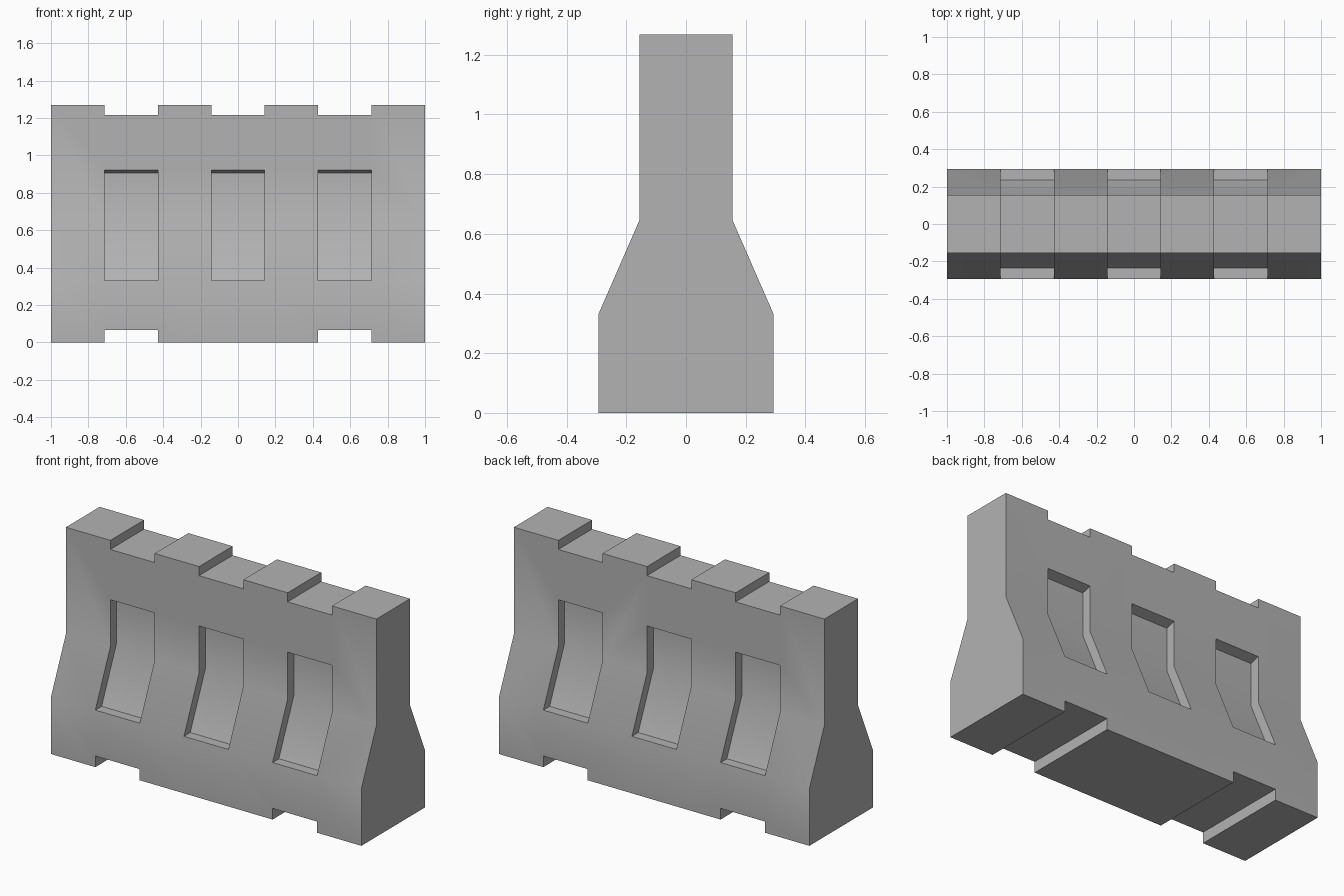
import bpy, bmesh, math

if "Cube" in bpy.data.objects:
    bpy.data.objects.remove(bpy.data.objects["Cube"])

COLUMNS = (-0.571, 0.0, 0.571)   # centres of the repeated notches and panels
HALF = 0.143                     # half width of each notch or panel


def prism(name, profile, x0, x1):
    """Extrude a closed (y, z) profile along x."""
    bm = bmesh.new()
    face = bm.faces.new([bm.verts.new((x0, y, z)) for y, z in profile])
    out = bmesh.ops.extrude_face_region(bm, geom=[face])
    moved = [g for g in out["geom"] if isinstance(g, bmesh.types.BMVert)]
    bmesh.ops.translate(bm, verts=moved, vec=(x1 - x0, 0, 0))
    bmesh.ops.recalc_face_normals(bm, faces=bm.faces)
    mesh = bpy.data.meshes.new(name)
    bm.to_mesh(mesh)
    bm.free()
    obj = bpy.data.objects.new(name, mesh)
    bpy.context.collection.objects.link(obj)
    return obj


def cut(target, profile, cx):
    """Subtract a prism centred on cx, then discard the cutter."""
    cutter = prism("cutter", profile, cx - HALF, cx + HALF)
    cutter.hide_render = True
    mod = target.modifiers.new("cut", "BOOLEAN")
    mod.operation = "DIFFERENCE"
    mod.solver = "EXACT"
    mod.object = cutter
    bpy.context.view_layer.objects.active = target
    bpy.ops.object.modifier_apply(modifier=mod.name)
    bpy.data.objects.remove(cutter)


def box(z0, z1):
    return [(-0.5, z0), (0.5, z0), (0.5, z1), (-0.5, z1)]


# Barrier body: wide foot, sloped shoulder, narrow upper wall
side = [(0.293, 0), (0.293, 0.332), (0.155, 0.648), (0.155, 1.268)]
barrier = prism("barrier_body", side + [(-y, z) for y, z in reversed(side)], -1, 1)

# Recessed panel outline, following the sloped face
panel = [(0.235, 0.332), (0.097, 0.648), (0.097, 0.905),
         (0.155, 0.922), (0.4, 0.994), (0.4, 0.332)]

for cx in COLUMNS:
    cut(barrier, box(1.215, 1.4), cx)                 # top notch
    if cx:
        cut(barrier, box(-0.2, 0.065), cx)            # lifting slot underneath
    for s in (-1, 1):
        cut(barrier, [(s * y, z) for y, z in panel], cx)  # front and back panels

# Edge loops beside each column keep the smooth shading even
bm = bmesh.new()
bm.from_mesh(barrier.data)
for cx in COLUMNS:
    for x in (cx - HALF, cx + HALF):
        bmesh.ops.bisect_plane(bm, geom=bm.verts[:] + bm.edges[:] + bm.faces[:],
                               dist=1e-4, plane_co=(x, 0, 0), plane_no=(1, 0, 0))
bm.to_mesh(barrier.data)
bm.free()

# Mid grey surface
grey = bpy.data.materials.new("mid_grey")
grey.diffuse_color = (0.45, 0.45, 0.45, 1)
grey.use_nodes = True
grey.node_tree.nodes["Principled BSDF"].inputs["Base Color"].default_value = grey.diffuse_color
barrier.data.materials.clear()
barrier.data.materials.append(grey)

# Soft shading over the shallow bends, sharp elsewhere
bpy.ops.object.select_all(action="DESELECT")
barrier.select_set(True)
bpy.context.view_layer.objects.active = barrier
bpy.ops.object.shade_smooth_by_angle(angle=math.radians(30))
